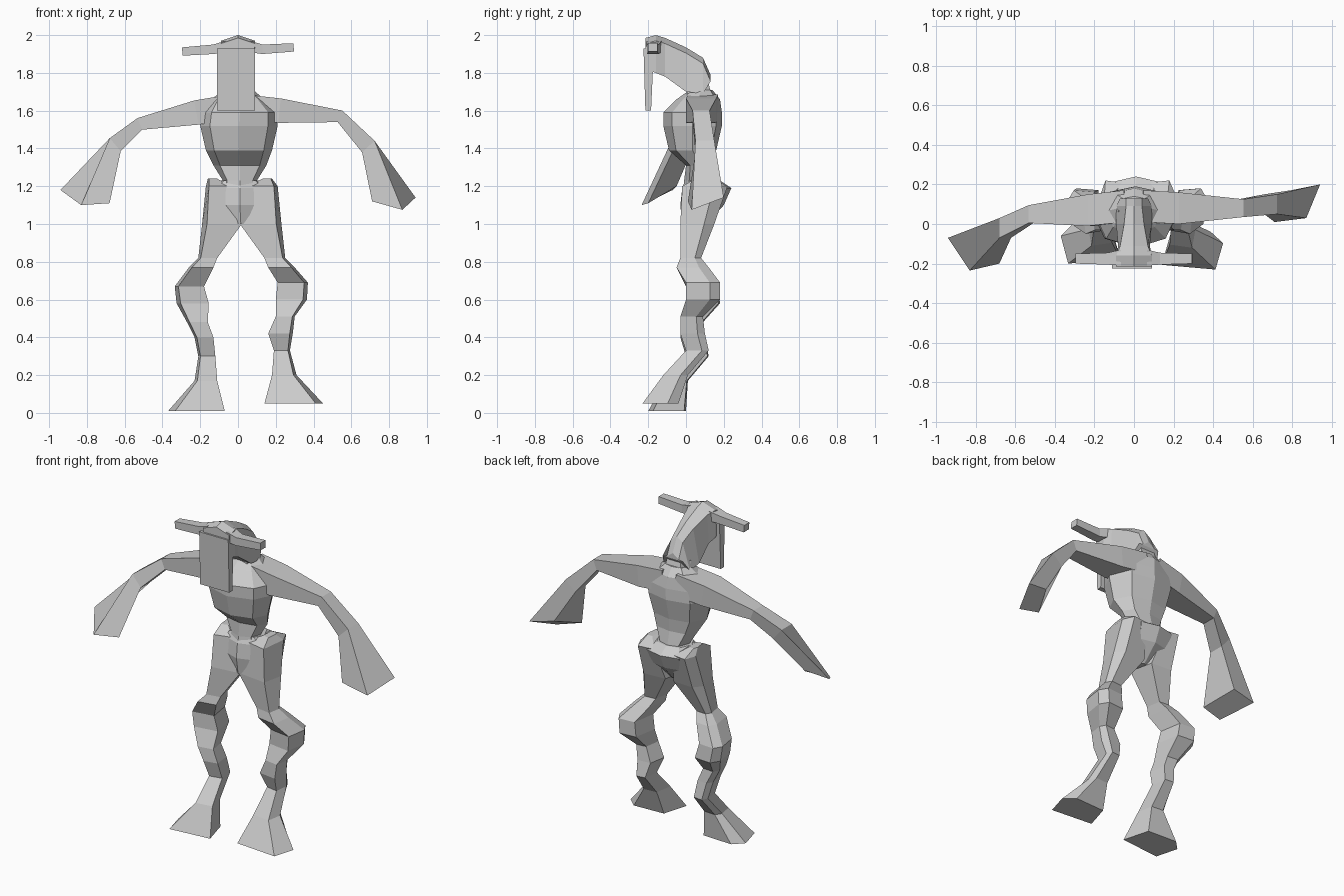
import bpy
import bmesh
from math import hypot
from mathutils import Vector

cube = bpy.data.objects.get("Cube")
if cube:
    bpy.data.objects.remove(cube, do_unlink=True)

clay = bpy.data.materials.new("plain grey clay")
clay.use_nodes = True
clay.diffuse_color = (0.6, 0.6, 0.6, 1)
clay.node_tree.nodes["Principled BSDF"].inputs["Base Color"].default_value = clay.diffuse_color

# Cross-sections on a unit square; legs are skewed outward and mirrored
BOX = [(-1, -1), (1, -1), (1, 1), (-1, 1)]
HEX = [(-1, 0), (-.5, -1), (.7, -1), (1, 0), (.6, 1), (-.6, 1)]
RIDGED = [(-1, 0), (-.75, -.7), (0, -1), (.75, -.7), (1, 0), (.7, .8), (0, 1), (-.7, .8)]
LEFT_LEG = [(-1, -.75), (.75, -1), (1, .4), (.6, 1), (-.7, .9)]
RIGHT_LEG = [(-u, v) for u, v in LEFT_LEG]


def skin(name, loops):
    """Join equal loops of points into a closed flat-faced body."""
    bm = bmesh.new()
    rings = [[bm.verts.new(p) for p in loop] for loop in loops]
    count = len(rings[0])
    for low, high in zip(rings, rings[1:]):
        for i in range(count):
            j = (i + 1) % count
            bm.faces.new((low[i], low[j], high[j], high[i]))
    bm.faces.new(rings[0])
    bm.faces.new(rings[-1])
    bmesh.ops.recalc_face_normals(bm, faces=bm.faces)
    mesh = bpy.data.meshes.new(name)
    bm.to_mesh(mesh)
    bm.free()
    mesh.materials.append(clay)
    body = bpy.data.objects.new(name, mesh)
    bpy.context.collection.objects.link(body)
    return body


def upright(name, section, rows):
    """Stack sections by height; each row is height, x range, y range."""
    loops = []
    for z, x_min, x_max, front, back in rows:
        middle = Vector(((x_min + x_max) / 2, (front + back) / 2, z))
        half_x, half_y = (x_max - x_min) / 2, (back - front) / 2
        loops.append([middle + Vector((u * half_x, v * half_y, 0)) for u, v in section])
    return skin(name, loops)


def limb(name, rows, tip=None):
    """Sweep a box along a path (centre, half depth, half thickness) to an optional slanted tip."""
    loops = []
    for i, (x, y, z, depth, thick) in enumerate(rows):
        before, after = rows[max(i - 1, 0)], rows[min(i + 1, len(rows) - 1)]
        dx, dz = after[0] - before[0], after[2] - before[2]
        size = hypot(dx, dz)
        across = Vector((-dz / size, 0, dx / size))
        loops.append([Vector((x, y, z)) + across * (u * thick)
                      + Vector((0, v * depth, 0)) for u, v in BOX])
    if tip:
        loops.append(tip)
    return skin(name, loops)


# Torso: narrow waist, overhanging chest, sloped shoulders
upright("torso", RIDGED, [
    (1.14, -.10, .12, -.02, .19),
    (1.23, -.08, .10, -.01, .17),
    (1.31, -.13, .15, .00, .15),
    (1.39, -.17, .18, -.09, .16),
    (1.52, -.20, .21, -.12, .19),
    (1.59, -.19, .21, -.12, .19),
    (1.66, -.14, .14, -.05, .18),
    (1.71, -.08, .08, .02, .14),
])

# Pelvis
upright("pelvis", RIDGED, [
    (1.00, -.02, .05, -.02, .11),
    (1.10, -.13, .15, -.03, .20),
    (1.19, -.15, .17, -.02, .24),
    (1.23, -.10, .12, .00, .18),
])

# Legs in one piece: peaked hip, knobbly knee, bent shin, splayed foot
upright("left_leg", LEFT_LEG, [
    (1.24, .13, .18, .05, .14),
    (1.20, .05, .21, -.02, .22),
    (1.00, .01, .23, -.03, .15),
    (.82, .14, .25, -.03, .08),
    (.77, .16, .30, -.05, .12),
    (.69, .21, .37, .00, .18),
    (.60, .20, .365, .00, .18),
    (.51, .20, .30, -.03, .09),
    (.42, .16, .29, -.03, .10),
    (.33, .19, .275, .00, .12),
    (.20, .18, .31, -.12, .01),
    (.05, .14, .45, -.23, -.04),
])
upright("right_leg", RIGHT_LEG, [
    (1.24, -.16, -.11, .05, .14),
    (1.20, -.17, -.04, -.02, .22),
    (1.00, -.19, .02, -.03, .15),
    (.82, -.21, -.11, -.03, .08),
    (.77, -.26, -.13, -.05, .12),
    (.67, -.335, -.18, .00, .17),
    (.58, -.325, -.155, .00, .18),
    (.48, -.27, -.16, -.03, .09),
    (.40, -.23, -.13, -.03, .10),
    (.30, -.21, -.12, .00, .12),
    (.17, -.23, -.11, -.11, .01),
    (.01, -.37, -.07, -.20, .00),
])

# Arms end in flared, slanted hands: left reaches back, right reaches forward
limb("left_arm", [
    (.04, .09, 1.62, .08, .065),
    (.22, .08, 1.60, .08, .065),
    (.54, .08, 1.57, .045, .033),
    (.69, .10, 1.41, .05, .045),
], tip=[(.71, .01, 1.12), (.87, .03, 1.075), (.94, .20, 1.14), (.79, .17, 1.17)])
limb("right_arm", [
    (-.04, .09, 1.62, .08, .065),
    (-.22, .07, 1.59, .08, .065),
    (-.52, .05, 1.53, .045, .033),
    (-.65, -.02, 1.42, .05, .045),
], tip=[(-.83, -.235, 1.10), (-.68, -.20, 1.11), (-.78, -.05, 1.20), (-.94, -.07, 1.18)])

# Head: rows run from the nape to the brow, ridged along the crown
head_rows = [
    (.13, 1.755, 1.79, .07, .04),
    (.09, 1.69, 1.88, .09, .04),
    (.00, 1.70, 1.935, .09, .05),
    (-.11, 1.78, 1.985, .08, .07),
    (-.16, 1.80, 2.0, .09, .09),
    (-.215, 1.82, 1.985, .08, .09),
]
skin("head", [[(-low_w, y, low), (low_w, y, low), (top_w, y, top - .03),
               (0, y, top), (-top_w, y, top - .03)]
              for y, low, top, low_w, top_w in head_rows])

# Neck and long face plate
upright("neck", HEX, [(1.64, -.09, .09, .00, .15), (1.74, -.08, .08, .01, .12)])
upright("face_plate", BOX, [(1.60, -.11, .09, -.215, -.185), (1.93, -.11, .09, -.225, -.17)])

# Straight side horns
for name, side, height in (("left_horn", 1, 1.935), ("right_horn", -1, 1.913)):
    limb(name, [
        (side * .06, -.17, 1.94, .04, .03),
        (side * .13, -.175, 1.925, .03, .025),
        (side * .295, -.175, height, .025, .022),
    ])
